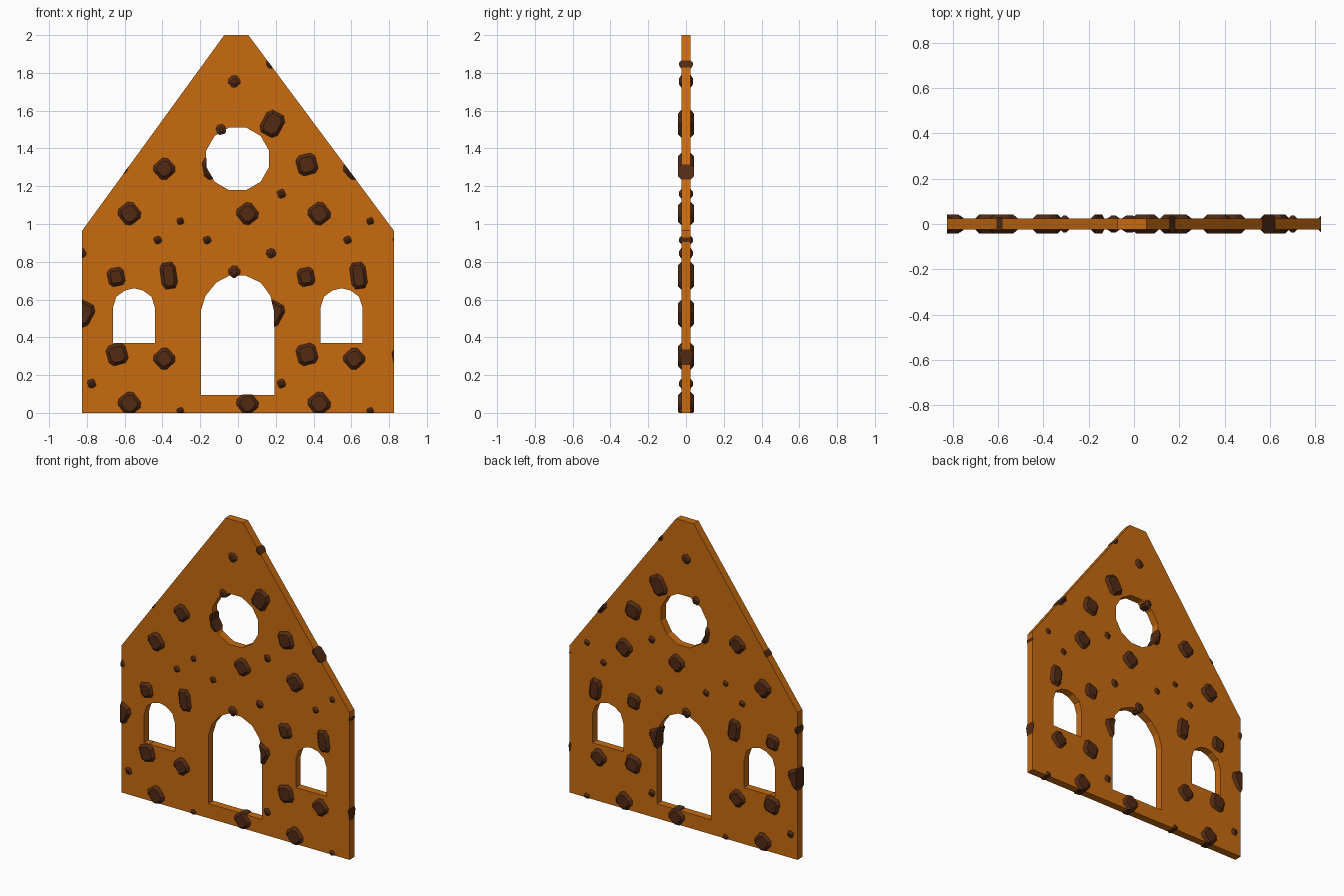
import bpy, bmesh, math
from mathutils import Vector

if "Cube" in bpy.data.objects:
    bpy.data.objects.remove(bpy.data.objects["Cube"])

HALF = 0.025  # half wall thickness


def material(name, rgb):
    m = bpy.data.materials.new(name)
    m.diffuse_color = (*rgb, 1)
    m.use_nodes = True
    m.node_tree.nodes["Principled BSDF"].inputs["Base Color"].default_value = m.diffuse_color
    return m


def finish(bm, name, mat):
    bmesh.ops.recalc_face_normals(bm, faces=bm.faces)
    mesh = bpy.data.meshes.new(name)
    bm.to_mesh(mesh)
    bm.free()
    mesh.materials.append(mat)
    ob = bpy.data.objects.new(name, mesh)
    bpy.context.collection.objects.link(ob)
    return ob


def slab(name, loops, half, mat):
    """Flat plate: the first loop is the outline, the others are holes."""
    bm = bmesh.new()
    edges = []
    for pts in loops:
        vs = [bm.verts.new((x, -half, z)) for x, z in pts]
        edges += [bm.edges.new((vs[i - 1], vs[i])) for i in range(len(vs))]
    bmesh.ops.triangle_fill(bm, edges=edges, use_beauty=True, normal=(0, -1, 0))
    ext = bmesh.ops.extrude_face_region(bm, geom=bm.faces[:])
    top = [g for g in ext["geom"] if isinstance(g, bmesh.types.BMVert)]
    bmesh.ops.translate(bm, verts=top, vec=(0, 2 * half, 0))
    return finish(bm, name, mat)


def scaled(pts, f):
    cx = sum(p[0] for p in pts) / len(pts)
    cz = sum(p[1] for p in pts) / len(pts)
    return [(cx + (x - cx) * f, cz + (z - cz) * f) for x, z in pts]


def chip(bm, x, z, a, b, rot):
    """Chunk running through the wall, bevelled where it sticks out."""
    c, s = math.cos(math.radians(rot)), math.sin(math.radians(rot))
    small = min(a, b) < 0.03
    inset = min(0.016, 0.65 * min(a, b))
    out = 0.037 if small else 0.042
    k = 0.6  # corner cut
    corners = [(1, -k), (1, k), (k, 1), (-k, 1), (-1, k), (-1, -k), (-k, -1), (k, -1)]
    rings = []
    for y, d in ((-out, inset), (-HALF, 0), (HALF, 0), (out, inset)):
        ring = []
        for u, v in corners:
            px, pz = u * (a - d), v * (b - d)
            ring.append(bm.verts.new((x + px * c - pz * s, y, z + px * s + pz * c)))
        rings.append(ring)
    for r0, r1 in zip(rings, rings[1:]):
        for i in range(8):
            bm.faces.new((r0[i - 1], r0[i], r1[i], r1[i - 1]))
    bm.faces.new(rings[0])
    bm.faces.new(rings[-1][::-1])


dough = material("orange gingerbread", (0.57, 0.145, 0.005))
choc = material("dark chocolate", (0.085, 0.024, 0.007))

# Gable outline and openings
outline = [(-0.825, 0), (0.825, 0), (0.825, 0.965), (0.055, 2), (-0.073, 2), (-0.825, 0.965)]
door = [(-0.197, 0.095), (0.192, 0.095), (0.192, 0.54), (0.172, 0.62), (0.12, 0.69), (0.04, 0.727),
        (-0.045, 0.727), (-0.115, 0.69), (-0.172, 0.62), (-0.197, 0.54)]
window = [(-0.112, 0.37), (0.112, 0.37), (0.112, 0.555), (0.093, 0.615), (0.048, 0.648), (0, 0.66),
          (-0.048, 0.648), (-0.093, 0.615), (-0.112, 0.555)]
left_window = [(x - 0.551, z) for x, z in window]
right_window = [(x + 0.548, z) for x, z in window]
round_window = [(-0.002 + 0.172 * math.cos(math.radians(15 + 30 * i)),
                 1.345 + 0.172 * math.sin(math.radians(15 + 30 * i))) for i in range(12)]
holes = [door, left_window, right_window, round_window]
slab("gable_wall", [outline] + holes, HALF, dough)

# One tile of the chip pattern: x, z, half width, half height, turn
TILE = [
    (-0.575, 0.05, 0.052, 0.054, 38), (0.05, 0.05, 0.05, 0.052, 38),
    (-0.39, 0.287, 0.05, 0.05, 42), (-0.64, 0.31, 0.053, 0.055, 15),
    (-0.135, 0.292, 0.05, 0.058, 10), (0.182, 0.525, 0.054, 0.066, -28),
    (-0.645, 0.72, 0.044, 0.048, 12), (-0.367, 0.727, 0.042, 0.07, 8),
    (-0.02, 0.75, 0.029, 0.029, 42), (0.175, 0.845, 0.024, 0.024, 30),
    (-0.305, 0.01, 0.017, 0.017, 20), (-0.775, 0.155, 0.02, 0.022, 20),
    (-0.425, 0.915, 0.019, 0.019, 25), (-0.163, 0.915, 0.019, 0.019, 25),
]

# The pattern repeats about every unit and is trimmed to the wall
bm = bmesh.new()
for dx in (-1.005, 0, 1.005):
    for dz in (0, 1.005):
        for x, z, a, b, rot in TILE:
            if abs(x + dx) < 0.95 and (x, dx, dz) != (-0.02, 0, 0):
                chip(bm, x + dx, z + dz, a, b, rot)
chips = finish(bm, "chocolate_chips", choc)
clip = slab("chip_trimmer", [scaled(outline, 1.001)] + [scaled(h, 0.993) for h in holes], 0.2, choc)
clip.hide_render = True
mod = chips.modifiers.new("trim", "BOOLEAN")
mod.operation = "INTERSECT"
mod.solver = "EXACT"
mod.object = clip
bpy.context.view_layer.update()
trimmed = bpy.data.meshes.new_from_object(chips.evaluated_get(bpy.context.evaluated_depsgraph_get()))
chips.modifiers.clear()
chips.data = trimmed
bpy.data.objects.remove(clip)

# Two chips that poke into the openings
bm = bmesh.new()
chip(bm, -0.02, 0.748, 0.029, 0.029, 42)
chip(bm, -0.09, 1.5, 0.024, 0.026, 15)
finish(bm, "overhanging_chips", choc)
